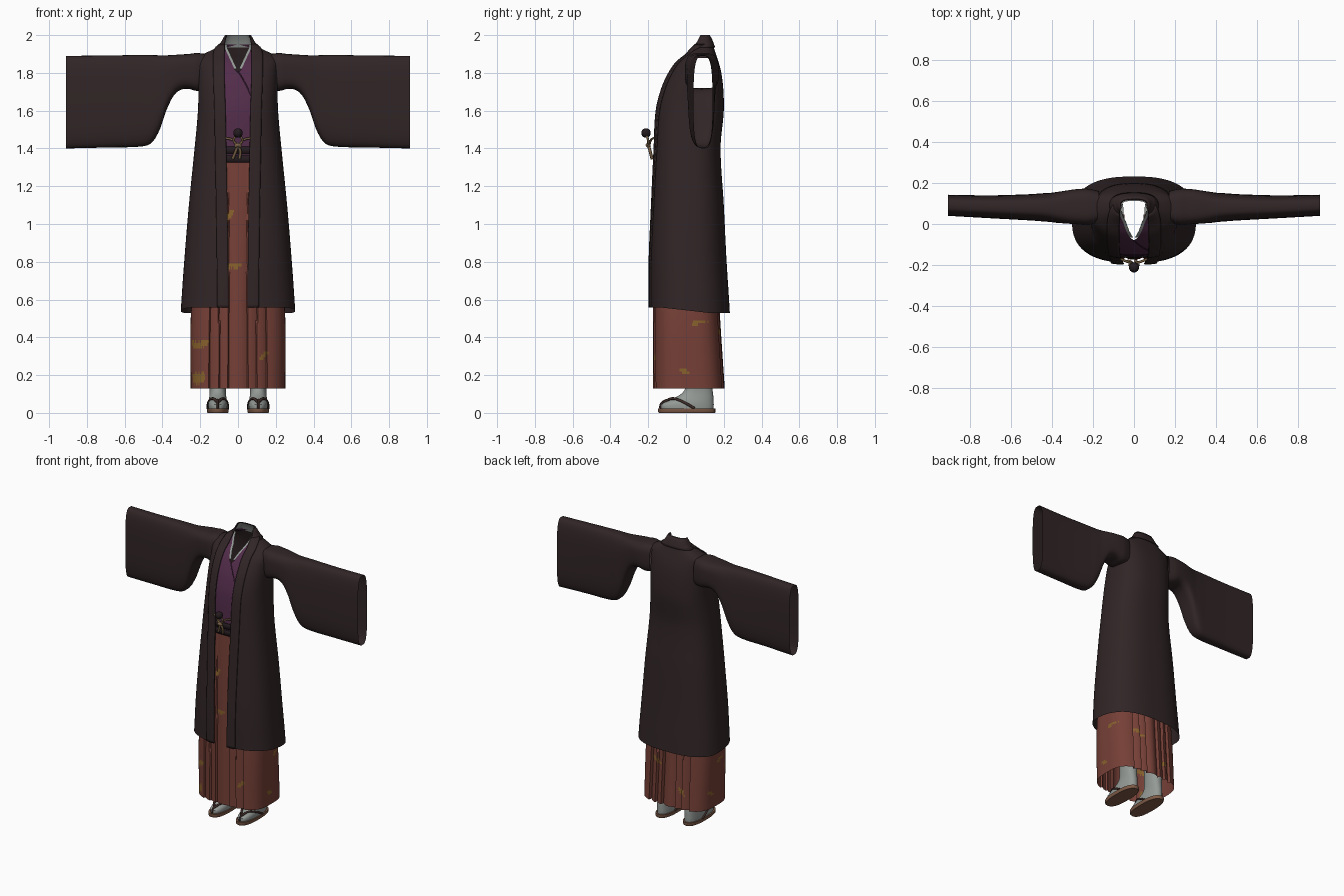
import bpy, bmesh, math, random
from mathutils import Vector

if "Cube" in bpy.data.objects:
    bpy.data.objects.remove(bpy.data.objects["Cube"])

random.seed(4)


def material(name, r, g, b):
    m = bpy.data.materials.new(name)
    m.diffuse_color = [((c / 255 + 0.055) / 1.055) ** 2.4 for c in (r, g, b)] + [1]
    m.use_nodes = True
    m.node_tree.nodes["Principled BSDF"].inputs["Base Color"].default_value = m.diffuse_color
    return m


COAT = material("dark brown coat", 49, 37, 38)
PURPLE = material("plum cloth", 82, 44, 74)
RUST = material("rust cloth", 118, 64, 55)
GOLD = material("gold pattern", 136, 98, 44)
GREY = material("pale grey cloth", 148, 154, 150)
SOLE = material("tan sole", 128, 92, 72)
STRAP = material("dark strap", 62, 44, 40)
BELT = material("black belt", 36, 27, 30)
CORD = material("straw cord", 122, 98, 70)


def interp(table, step):
    """Smooth (hermite) resampling of a table keyed by its first column."""
    k = [r[0] for r in table]
    last = len(table) - 1

    def slope(i, c):
        a, b = max(i - 1, 0), min(i + 1, last)
        return (table[b][c] - table[a][c]) / (k[b] - k[a])

    out = []
    for i in range(last):
        h = k[i + 1] - k[i]
        n = max(1, round(h / step))
        for j in range(n + (i == last - 1)):
            s = j / n
            row = [k[i] + h * s]
            for c in range(1, len(table[0])):
                p, q = table[i][c], table[i + 1][c]
                row.append(p * (2 * s**3 - 3 * s**2 + 1) + q * (3 * s**2 - 2 * s**3)
                           + h * slope(i, c) * (s**3 - 2 * s**2 + s) + h * slope(i + 1, c) * (s**3 - s**2))
            out.append(row)
    return out


def half_section(w, yf, yb, o, n, count, length):
    """Right half of a superellipse from the front opening round to the back."""
    t0 = math.asin(min(max(o / w, 0), 1) ** (n / 2))
    c, d = (yf + yb) / 2, (yb - yf) / 2
    pts = []
    for i in range(301):
        t = t0 + (math.pi - t0) * i / 300
        sn, cs = max(math.sin(t), 0) if i < 300 else 0, math.cos(t)
        pts.append(Vector((w * sn ** (2 / n), c - d * math.copysign(abs(cs) ** (2 / n), cs))))
    acc = [0]
    for a, b in zip(pts, pts[1:]):
        acc.append(acc[-1] + (b - a).length)
    total, out, j = min(acc[-1], length), [], 0
    for i in range(count + 1):
        s = total * i / count
        while j < 299 and acc[j + 1] < s:
            j += 1
        f = (s - acc[j]) / max(acc[j + 1] - acc[j], 1e-9)
        out.append(pts[j].lerp(pts[j + 1], min(f, 1)))
    return out


def skin(bm, rings, closed=False):
    grid = [[bm.verts.new(p) for p in r] for r in rings]
    n = len(grid[0])
    for a, b in zip(grid, grid[1:]):
        for i in range(n if closed else n - 1):
            j = (i + 1) % n
            bm.faces.new((a[i], a[j], b[j], b[i]))
    return grid


def finish(name, bm, mats, thick=0):
    bmesh.ops.recalc_face_normals(bm, faces=bm.faces[:])
    me = bpy.data.meshes.new(name)
    bm.to_mesh(me)
    bm.free()
    for m in mats:
        me.materials.append(m)
    ob = bpy.data.objects.new(name, me)
    bpy.context.collection.objects.link(ob)
    if thick:
        s = ob.modifiers.new("thickness", 'SOLIDIFY')
        s.thickness, s.offset = thick, 0
    bpy.ops.object.select_all(action='DESELECT')
    ob.select_set(True)
    bpy.context.view_layer.objects.active = ob
    bpy.ops.object.shade_smooth_by_angle(angle=math.radians(40))
    return ob


def wrap(rows, n=2.6, count=40, length=9, grow=0, opening=None, cap=False):
    """Symmetric cloth lofted from rows of z, half width, front y, back y, half opening."""
    bm = bmesh.new()
    rings = []
    for z, w, yf, yb, o in rows:
        o = opening(z) if opening else o
        sec = half_section(w + grow, yf - grow, yb + grow, o, n, count, length)
        rings.append([(p.x, p.y, z) for p in sec])
    skin(bm, rings)
    skin(bm, [[(-x, y, z) for x, y, z in r] for r in rings])
    bmesh.ops.remove_doubles(bm, verts=bm.verts[:], dist=1e-4)
    if cap:
        bmesh.ops.holes_fill(bm, edges=[e for e in bm.edges if e.is_boundary])
    return bm


def tube(name, pts, radius, mat):
    cu = bpy.data.curves.new(name, 'CURVE')
    cu.dimensions, cu.bevel_depth, cu.bevel_resolution, cu.use_fill_caps = '3D', radius, 2, True
    sp = cu.splines.new('BEZIER')
    sp.bezier_points.add(len(pts) - 1)
    for bp, p in zip(sp.bezier_points, pts):
        bp.co, bp.handle_left_type, bp.handle_right_type = p, 'AUTO', 'AUTO'
    cu.materials.append(mat)
    ob = bpy.data.objects.new(name, cu)
    bpy.context.collection.objects.link(ob)


# Coat body with arm holes
coat_rows = interp([
    (0.545, .303, -.19, .232, .05), (0.8, .285, -.19, .215, .052), (1.1, .26, -.178, .2, .056),
    (1.4, .23, -.165, .183, .062), (1.6, .212, -.155, .2, .066), (1.72, .21, -.125, .197, .07),
    (1.8, .21, -.088, .187, .072), (1.86, .212, -.045, .172, .072), (1.895, .195, .0, .16, .072),
    (1.92, .14, .02, .152, .07), (1.95, .093, .045, .142, .07), (1.98, .073, .06, .13, .066),
    (2.0, .062, .07, .118, .061)], .02)


def tilt_hem(bm):
    for v in bm.verts:
        k = max(0, 1 - (v.co.z - .545) / .1)
        v.co.z += k * (.012 - .028 * min(max(v.co.y * 4 + .5, 0), 1))


bm = wrap(coat_rows)
tilt_hem(bm)
holes = [f for f in bm.faces for c in [f.calc_center_median()]
         if abs(c.x) > .12 and 1.72 < c.z < 1.885 and .015 < c.y < .145]
bmesh.ops.delete(bm, geom=holes, context='FACES')
finish("coat_body", bm, [COAT])

# Lapel bands and standing collar
bm = wrap([r for r in coat_rows if r[0] < 1.955], count=6, length=.06, grow=.005)
tilt_hem(bm)
finish("coat_lapels", bm, [COAT], .008)
finish("coat_collar", wrap([r for r in coat_rows if r[0] > 1.93], grow=.004), [COAT], .006)

# Wide hanging sleeves, open at the cuff
sleeve = interp([
    (.17, 1.71, 1.9, .01, .16), (.22, 1.705, 1.905, -.005, .172), (.26, 1.715, 1.9, -.003, .172),
    (.3, 1.712, 1.898, .0, .168), (.34, 1.68, 1.895, .003, .162), (.38, 1.6, 1.893, .006, .156),
    (.41, 1.51, 1.893, .01, .152), (.45, 1.437, 1.894, .013, .15), (.5, 1.412, 1.895, .017, .146),
    (.7, 1.405, 1.892, .028, .14), (.91, 1.4, 1.89, .04, .143)], .015)
for side, label in ((1, "left"), (-1, "right")):
    rings = []
    for x, zb, zt, yf, yb in sleeve:
        ring = []
        for i in range(48):
            a = 2 * math.pi * i / 48
            cs, sn = (math.copysign(abs(f(a)) ** .6, f(a)) for f in (math.cos, math.sin))
            ring.append((side * x, (yf + yb) / 2 + cs * (yb - yf) / 2, (zb + zt) / 2 + sn * (zt - zb) / 2))
        rings.append(ring)
    bm = bmesh.new()
    skin(bm, rings, True)
    finish(label + "_sleeve", bm, [COAT])


# Plum robe front with a V neck, pale under-collar inside it
def neck(z):
    return min(max((z - 1.81) / .13, 0), 1) * .06


robe = [r for r in coat_rows if 1.34 < r[0] < 1.955]
finish("robe_front", wrap(robe, count=16, length=.13, grow=-.008,
                          opening=lambda z: neck(z) + (.014 if z > 1.815 else 0)), [PURPLE])
finish("under_collar", wrap([r for r in robe if r[0] > 1.8], count=4, length=.024, grow=-.011,
                            opening=neck), [GREY])
finish("under_collar_back", wrap([r for r in coat_rows if r[0] > 1.92], grow=-.005), [GREY])
# Diagonal overlap edge of the robe
tube("robe_overlap_edge", [(0, -.082, 1.81), (.03, -.107, 1.76), (.07, -.131, 1.68)], .003, PURPLE)

# Pleated trousers with gold patches
bm = wrap(interp([(.13, .251, -.174, .205, 0), (.55, .248, -.174, .178, 0), (1.0, .2, -.168, .16, 0),
                  (1.36, .165, -.157, .145, 0)], .015), n=3.2, count=110)
for v in bm.verts:
    ax = abs(v.co.x)
    if ax < .15:
        front = v.co.y < 0
        fold = (ax / .05) % 1
        deep = (.014 if front else .024) * min(1, (1.4 - v.co.z) / .8)
        v.co.y += (1 if front else -1) * deep * fold ** 2
patches = [(-.2, -.14, .36, .9), (.14, -.165, .3, .5), (-.04, -.165, 1.05, 1.2), (-.02, -.165, .78, .2),
           (-.2, -.14, .18, 1.4), (.245, .07, .48, .3), (.245, 0, .22, -.4), (.1, .18, .42, .5),
           (-.245, .08, .24, .6), (-.245, -.03, .45, -.3), (-.1, .19, .25, .8)]
for f in bm.faces:
    c = f.calc_center_median()
    for x, y, z, a in patches:
        d = c - Vector((x, y, z))
        if d.length < .07:
            u = d.x + d.y
            p, q = u * math.cos(a) + d.z * math.sin(a), d.z * math.cos(a) - u * math.sin(a)
            if (p / .036) ** 2 + (q / .014) ** 2 < random.uniform(.4, 1.2):
                f.material_index = 1
finish("pleated_trousers", bm, [RUST, GOLD])

# Belt bands
for i, (z0, z1) in enumerate(((1.325, 1.362), (1.37, 1.41))):
    rows = [(z, .168, -.161, .15, 0) for z in (z0, (z0 + z1) / 2, z1)]
    finish("belt_band_%d" % (i + 1), wrap(rows, n=3), [BELT], .006)

# Coat cord with a pompom and tassels
bm = bmesh.new()
bmesh.ops.create_uvsphere(bm, u_segments=16, v_segments=10, radius=.025)
bmesh.ops.translate(bm, verts=bm.verts[:], vec=(0, -.212, 1.482))
finish("cord_pompom", bm, [BELT])
for s in (-1, 1):
    tube("cord_side", [(s * .065, -.172, 1.455), (s * .03, -.185, 1.445), (0, -.195, 1.415)], .006, CORD)
    tube("cord_loop", [(0, -.2, 1.415), (s * .022, -.2, 1.44), (s * .012, -.208, 1.47)], .006, CORD)
    tube("cord_tassel", [(0, -.2, 1.42), (s * .012, -.19, 1.385), (s * .018 - .01, -.18, 1.345)], .008, CORD)
tube("cord_knot", [(-.014, -.196, 1.412), (0, -.203, 1.418), (.014, -.196, 1.412)], .011, CORD)

# Socked feet and sandals
foot_rows = interp([(.022, .05, -.132, .146, 0), (.045, .051, -.132, .147, 0), (.062, .049, -.1, .146, 0),
                    (.085, .045, -.05, .145, 0), (.11, .043, -.015, .142, 0), (.15, .045, .0, .138, 0),
                    (.4, .055, .0, .14, 0)], .01)
for cx, label in ((.107, "left"), (-.107, "right")):
    ob = finish(label + "_foot", wrap(foot_rows, n=2.3, count=20, cap=True), [GREY])
    ob.location.x = cx
    sole = [(0, .054, -.143, .153, 0), (.005, .058, -.147, .156, 0), (.024, .058, -.147, .156, 0)]
    ob = finish(label + "_sandal_sole", wrap(sole, n=2.5, count=20, cap=True), [SOLE])
    ob.location.x = cx
    for s in (-1, 1):
        tube(label + "_sandal_strap", [(cx, -.118, .055), (cx + s * .025, -.075, .076),
                                       (cx + s * .047, -.02, .06), (cx + s * .054, .045, .024)], .007, STRAP)
    tube(label + "_toe_thong", [(cx, -.138, .024), (cx, -.13, .05), (cx, -.1, .07)], .006, STRAP)
